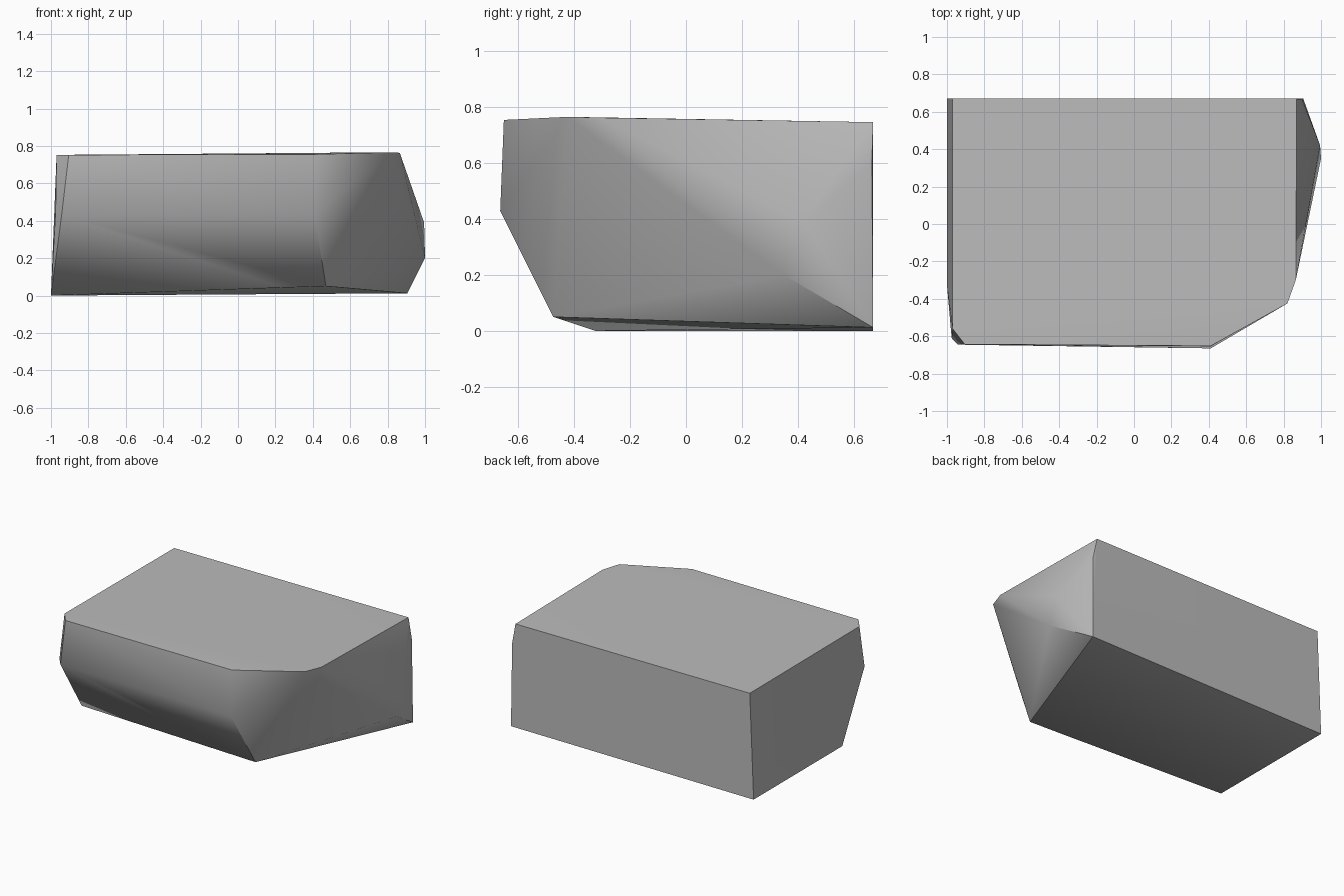
import bpy
import bmesh
import math

cube = bpy.data.objects.get("Cube")
if cube:
    bpy.data.objects.remove(cube, do_unlink=True)

# Single grey stone colour
stone = bpy.data.materials.new("stone_grey")
stone.use_nodes = True
GREY = (0.5, 0.5, 0.5, 1.0)
stone.diffuse_color = GREY
bsdf = stone.node_tree.nodes["Principled BSDF"]
bsdf.inputs["Base Color"].default_value = GREY
bsdf.inputs["Roughness"].default_value = 0.9

# Corner points of the hewn block, grouped by region
BACK = 0.67
top_rim = [(-0.97, BACK, 0.747), (0.87, BACK, 0.747), (0.865, -0.30, 0.763),
           (0.82, -0.425, 0.766), (0.41, -0.652, 0.755),
           (-0.905, -0.643, 0.752), (-0.97, -0.56, 0.752)]
front_ridge = [(0.41, -0.665, 0.43), (-0.943, -0.645, 0.43), (-0.975, -0.61, 0.45)]
right_peak = [(1.0, 0.35, 0.20), (0.995, 0.42, 0.39), (0.90, 0.665, 0.60)]
base = [(-1.0, BACK, 0.0), (0.905, BACK, 0.012), (0.47, -0.475, 0.05),
        (0.22, -0.46, 0.048), (-1.0, -0.325, 0.0)]

# Wrap the corners in a convex shell
bm = bmesh.new()
for point in top_rim + front_ridge + right_peak + base:
    bm.verts.new(point)
bmesh.ops.convex_hull(bm, input=bm.verts[:])
loose = [v for v in bm.verts if not v.link_faces]
bmesh.ops.delete(bm, geom=loose, context='VERTS')
# Merge nearly level triangles into broad flat faces
bmesh.ops.dissolve_limit(bm, angle_limit=math.radians(0.5),
                         verts=bm.verts[:], edges=bm.edges[:])
bmesh.ops.recalc_face_normals(bm, faces=bm.faces[:])

mesh = bpy.data.meshes.new("stone_block")
bm.to_mesh(mesh)
bm.free()
mesh.materials.append(stone)
block = bpy.data.objects.new("stone_block", mesh)
bpy.context.collection.objects.link(block)

# Soft facets with crisp main edges
bpy.ops.object.select_all(action='DESELECT')
block.select_set(True)
bpy.context.view_layer.objects.active = block
bpy.ops.object.shade_smooth_by_angle(angle=math.radians(30))
